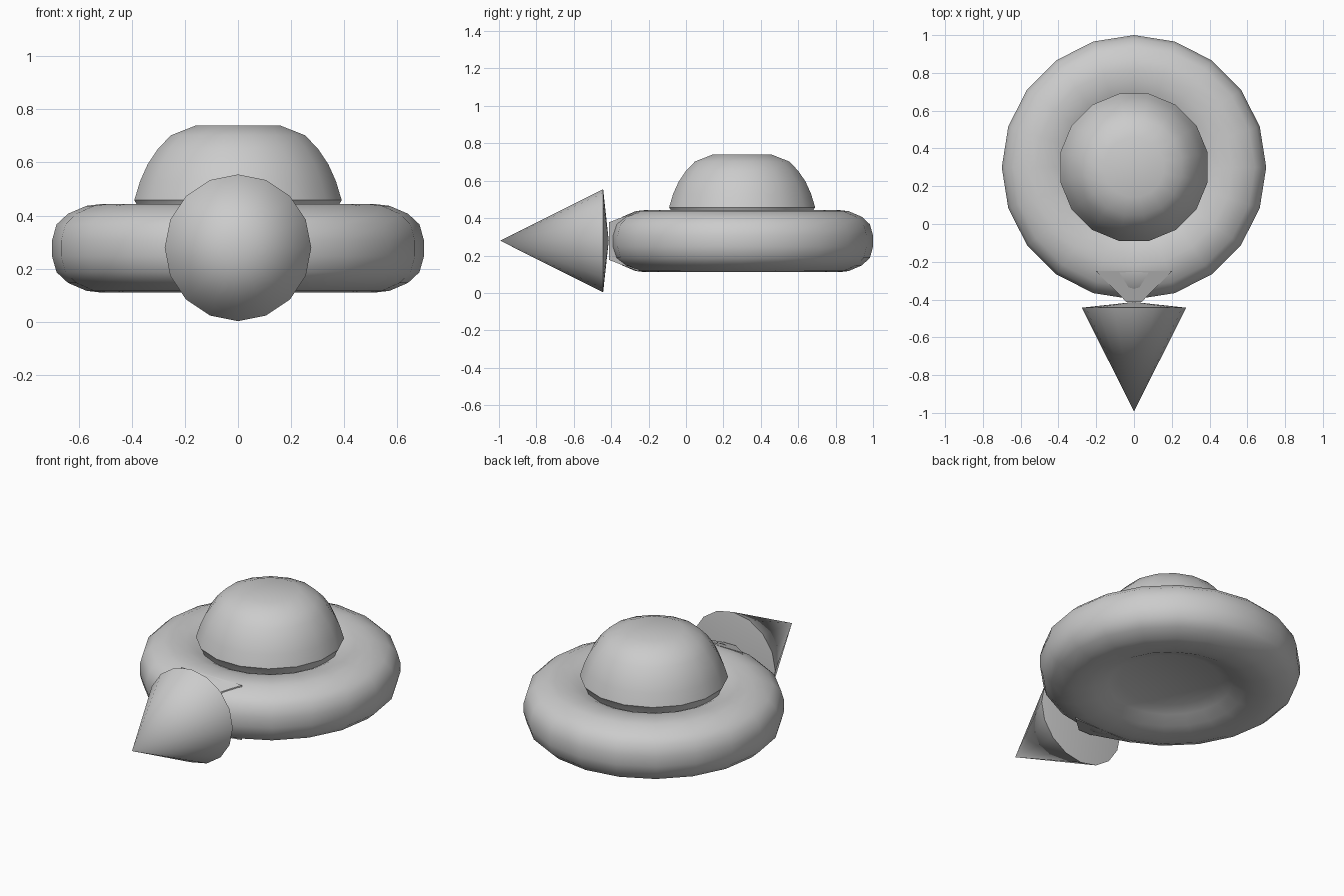
import bpy
from math import sin, cos, pi, radians

if "Cube" in bpy.data.objects:
    bpy.data.objects.remove(bpy.data.objects["Cube"])


def make(name, verts, faces, smooth=True):
    mesh = bpy.data.meshes.new(name)
    mesh.from_pydata(verts, [], faces)
    obj = bpy.data.objects.new(name, mesh)
    bpy.context.collection.objects.link(obj)
    if smooth:
        bpy.ops.object.select_all(action='DESELECT')
        obj.select_set(True)
        bpy.context.view_layer.objects.active = obj
        bpy.ops.object.shade_smooth_by_angle(angle=radians(40))
    return obj


def lathe(name, profile, sides, phase=0.0):
    """Spin (radius, height) points, listed bottom to top, about z; r = 0 ends are poles."""
    verts, rings, faces = [], [], []
    for r, h in profile:
        start = len(verts)
        if r == 0:
            verts.append((0, 0, h))
            rings.append([start] * sides)
        else:
            for i in range(sides):
                a = phase + 2 * pi * i / sides
                verts.append((r * cos(a), r * sin(a), h))
            rings.append(list(range(start, start + sides)))
    for lo, hi in zip(rings, rings[1:]):
        for i in range(sides):
            j = (i + 1) % sides
            loop = list(dict.fromkeys((lo[i], lo[j], hi[j], hi[i])))
            faces.append(loop)
    return make(name, verts, faces)


# Rounded ring body with dished centre, mirrored top to bottom
half = [(0.70, 0.03), (0.683, 0.09), (0.64, 0.13), (0.57, 0.16), (0.52, 0.166),
        (0.46, 0.163), (0.40, 0.148), (0.33, 0.115), (0.27, 0.09), (0, 0.08)]
body = lathe("ring_body", [(r, -h) for r, h in reversed(half)] + [(0.70, 0)] + half, 20)
body.location = (0, 0.3, 0.277)

# Dome with a flat top and a short tucked rim
dome_profile = [(0, 0.40), (0.375, 0.41), (0.39, 0.445), (0.398, 0.458)]
for a in (20, 30, 40, 50, 59):
    dome_profile.append((0.40 * cos(radians(a)), 0.39 + 0.408 * sin(radians(a))))
dome_profile[-1] = (0.16, 0.74)
dome_profile.append((0, 0.74))
dome = lathe("dome", dome_profile, 16, pi / 16)
dome.location = (0, 0.3, 0)

# Front cone pointing along -y with a shallow back
cone = lathe("nose_cone", [(0, -0.03), (0.276, 0), (0, 0.55)], 16)
cone.rotation_euler = (pi / 2, 0, 0)
cone.location = (0, -0.443, 0.279)

# Tapered wedge joining the cone to the ring
verts = [(sx * x, y, 0.277 + sz * z)
         for x, y, z in ((0.20, -0.25, 0.163), (0.04, -0.413, 0.10))
         for sx, sz in ((-1, -1), (1, -1), (1, 1), (-1, 1))]
make("cone_mount", verts, [(3, 2, 1, 0), (4, 5, 6, 7), (0, 1, 5, 4),
                           (1, 2, 6, 5), (2, 3, 7, 6), (3, 0, 4, 7)], smooth=False)
